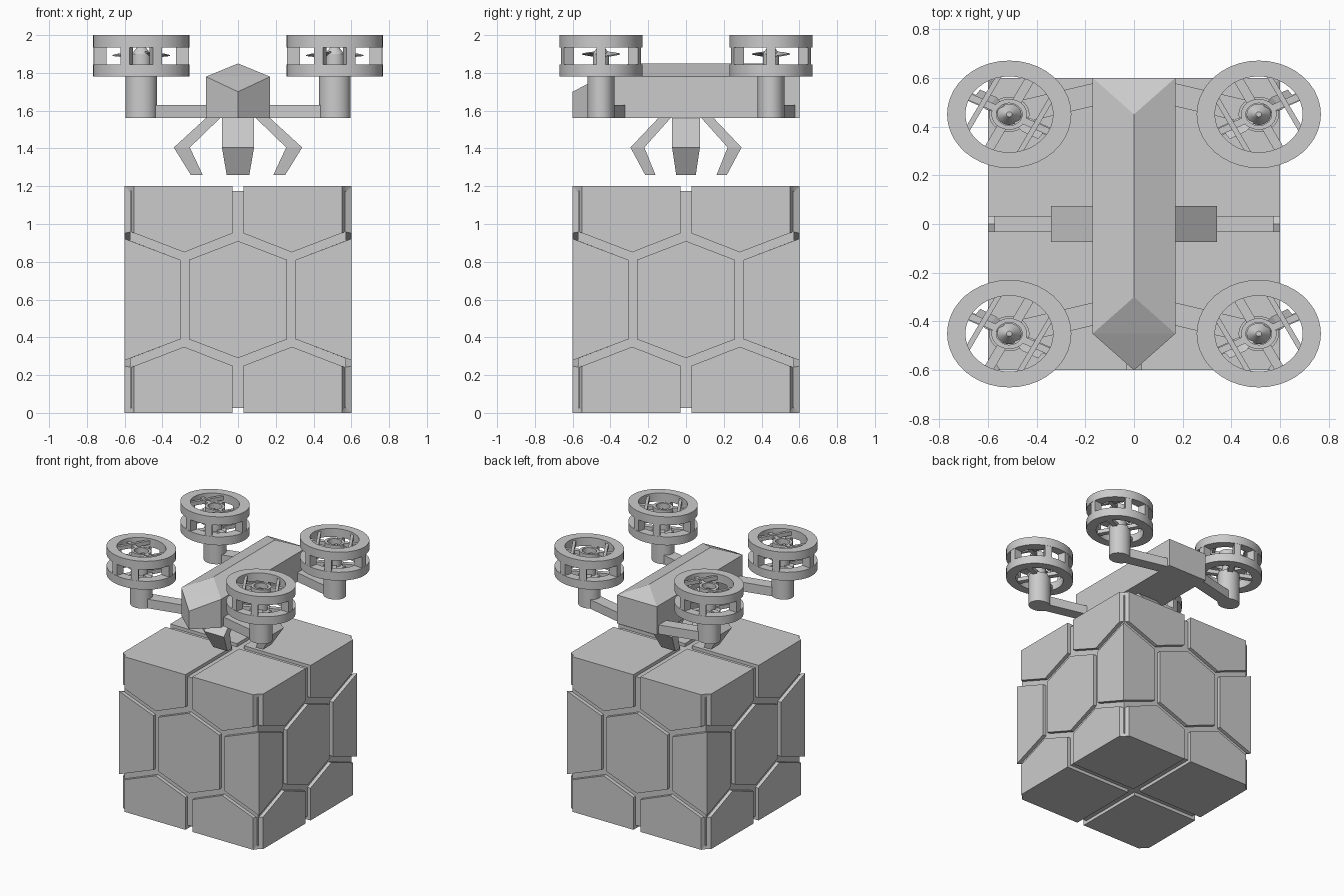
import bpy, bmesh
from math import sin, cos, pi, radians
from mathutils import Matrix, Vector

if "Cube" in bpy.data.objects:
    bpy.data.objects.remove(bpy.data.objects["Cube"])

SQUASH = 0.865  # the drone's round parts and claw are narrower along y


def loft(bm, rings, M=Matrix()):
    """Closed solid through matching rings of points."""
    vs = [[bm.verts.new(M @ Vector(p)) for p in r] for r in rings]
    n = len(vs[0])
    for a, b in zip(vs, vs[1:]):
        for i in range(n):
            j = (i + 1) % n
            bm.faces.new((a[i], a[j], b[j], b[i]))
    bm.faces.new(vs[0][::-1])
    bm.faces.new(vs[-1])


def tube(bm, r0, r1, z0, z1, M, n=40):
    """Hollow ring with a rectangular section."""
    rows = []
    for i in range(n):
        c, s = cos(2 * pi * i / n), sin(2 * pi * i / n)
        rows.append([bm.verts.new(M @ Vector((r * c, r * s, z)))
                     for r, z in ((r0, z0), (r1, z0), (r1, z1), (r0, z1))])
    for i in range(n):
        a, b = rows[i], rows[(i + 1) % n]
        for k in range(4):
            m = (k + 1) % 4
            bm.faces.new((a[k], a[m], b[m], b[k]))


def circle(r, z, n=32):
    return [(r * cos(2 * pi * i / n), r * sin(2 * pi * i / n), z) for i in range(n)]


def bar(bm, a, b, w, z0, z1, M=Matrix()):
    """Straight bar between two plan points."""
    a, b = Vector(a), Vector(b)
    d = (b - a).normalized()
    o = Vector((-d.y, d.x)) * w
    pts = [a + o, b + o, b - o, a - o]
    loft(bm, [[(p.x, p.y, z) for p in pts] for z in (z0, z1)], M)


def finish(bm, name, smooth=False):
    bmesh.ops.recalc_face_normals(bm, faces=bm.faces)
    me = bpy.data.meshes.new(name)
    bm.to_mesh(me)
    bm.free()
    ob = bpy.data.objects.new(name, me)
    bpy.context.collection.objects.link(ob)
    if smooth:
        bpy.ops.object.select_all(action='DESELECT')
        ob.select_set(True)
        bpy.context.view_layer.objects.active = ob
        bpy.ops.object.shade_smooth_by_angle(angle=radians(30))
    return ob


flip_z = Matrix.Translation((0, 0, 1.2)) @ Matrix.Diagonal((1, 1, -1, 1))
flip_x = Matrix.Diagonal((-1, 1, 1, 1))

# Crate core, visible at the bottom of the grooves
bm = bmesh.new()
C = 0.572
loft(bm, [[(-C, -C, z), (C, -C, z), (C, C, z), (-C, C, z)] for z in (0.025, 1.175)])
finish(bm, "crate_core")

# Crate wall panels: hexagons, corner panels and upper / lower panels
bm = bmesh.new()


def slab(front, back, M):
    loft(bm, [[(x, -0.6, z) for x, z in front], [(x, -0.57, z) for x, z in back]], M)


hexa = [(0, .91), (.26, .81), (.26, .39), (0, .29), (-.26, .39), (-.26, .81)]
side = [(.305, .81), (.6, .922), (.6, .278), (.305, .39)]
side_in = [(.305, .81), (.57, .911), (.57, .289), (.305, .39)]
upper = [(.03, 1.2), (.03, .95), (.285, .85), (.55, .952)]
upper_in = [(.03, 1.17), (.03, .95), (.285, .85), (.565, .958)]
upper.append((.55, 1.2))
upper_in.append((.565, 1.17))
for q in range(4):
    R = Matrix.Rotation(q * pi / 2, 4, 'Z')
    slab(hexa, hexa, R)
    for F in (Matrix(), flip_x):
        slab(side, side_in, R @ F)
        slab(upper, upper_in, R @ F)
        slab(upper, upper_in, R @ F @ flip_z)
finish(bm, "crate_wall_panels")

# Crate lid and base panels, four quarters each with notched corners
bm = bmesh.new()
outer = [(.03, .03), (.6, .03), (.6, .55), (.57, .57), (.55, .6), (.03, .6)]
inner = [(.03, .03), (.57, .03), (.57, .565), (.57, .57), (.565, .57), (.03, .57)]
for q in range(4):
    R = Matrix.Rotation(q * pi / 2, 4, 'Z')
    for F in (Matrix(), flip_z):
        loft(bm, [[(x, y, 1.2) for x, y in outer], [(x, y, 1.17) for x, y in inner]], R @ F)
finish(bm, "crate_lid_and_base_panels")

# Drone body: hull with a pointed nose and a hipped roof
bm = bmesh.new()
W, E = 0.17, 1.78
plan = [(-W, .6), (-W, -.45), (0, -.6), (W, -.45), (W, .6)]
lo = [bm.verts.new((x, y, 1.56)) for x, y in plan]
hi = [bm.verts.new((x, y, 1.70 if x == 0 else E)) for x, y in plan]
r0, r1 = bm.verts.new((0, -.3, 1.85)), bm.verts.new((0, .45, 1.85))
bm.faces.new(lo)
for i in range(5):
    j = (i + 1) % 5
    bm.faces.new((lo[i], lo[j], hi[j], hi[i]))
for f in ((hi[1], hi[2], hi[3]), (hi[1], hi[3], r0), (hi[0], hi[1], r0, r1),
          (hi[3], hi[4], r1, r0), (hi[4], hi[0], r1)):
    bm.faces.new(f)
finish(bm, "drone_body")

# Claw: four bent fingers under the body
bm = bmesh.new()
for q in range(4):
    M = Matrix.Diagonal((1, SQUASH, 1, 1)) @ Matrix.Rotation(q * pi / 2, 4, 'Z')
    path = [(.09, .165, 1.565, .085), (.255, .34, 1.405, .085), (.187, .25, 1.26, .06)]
    loft(bm, [[(a, -w, z), (b, -w, z), (b, w, z), (a, w, z)] for a, b, z, w in path], M)
finish(bm, "claw_fingers")

# Arms, motors and shrouded rotors
for sx, xn in ((-1, "left"), (1, "right")):
    for y, yn in ((-.45, "front"), (.45, "rear")):
        tag = yn + "_" + xn
        S = Matrix.Diagonal((sx, 1, 1, 1))
        M = Matrix.Translation((sx * .512, y, 0)) @ Matrix.Diagonal((sx, SQUASH, 1, 1))

        bm = bmesh.new()
        bar(bm, (.14, y + .087), (.51, y), .046, 1.56, 1.63, S)
        finish(bm, tag + "_arm")

        bm = bmesh.new()
        loft(bm, [circle(.083, 1.56), circle(.083, 1.80)], M)
        loft(bm, [circle(.05, 1.80), circle(.05, 1.90), circle(.012, 1.95)], M)
        finish(bm, tag + "_motor", True)

        # Shroud: two rings joined by posts
        bm = bmesh.new()
        tube(bm, .18, .255, 1.78, 1.845, M)
        tube(bm, .18, .255, 1.935, 2.0, M)
        for deg in (0, 70, 110, 180, 250, 290):
            arc = [radians(deg - 6 + 4 * k) for k in range(4)]
            pts = [(.253 * cos(a), .253 * sin(a)) for a in arc]
            pts += [(.185 * cos(a), .185 * sin(a)) for a in arc[::-1]]
            loft(bm, [[(px, py, z) for px, py in pts] for z in (1.84, 1.94)], M)
        finish(bm, tag + "_shroud", True)

        # Guard: hub ring, two chord bars, crossing spokes and lower supports
        bm = bmesh.new()
        tube(bm, .053, .073, 1.935, 1.975, M, 32)
        G = M @ Matrix.Rotation(radians(-63), 4, 'Z')
        for s in (-1, 1):
            bar(bm, (-.145, s * .12), (.145, s * .12), .011, 1.955, 1.985, G)
            bar(bm, (0, s * .065), (0, s * .19), .016, 1.945, 1.975, G)
            bar(bm, (s * .06, 0), (s * .19, 0), .02, 1.785, 1.815, G)
            bar(bm, (0, s * .06), (0, s * .19), .02, 1.785, 1.815, G)
        finish(bm, tag + "_guard")

        # Propeller: two thin twisted blades
        bm = bmesh.new()
        for a in (35, 215):
            B = M @ Matrix.Rotation(radians(a), 4, 'Z')
            rings = []
            for x, w, t in ((.04, .022, .014), (.09, .036, .010), (.165, .028, .004)):
                rings.append([(x, -w, 1.893 - t), (x, w, 1.893 + t),
                              (x, w, 1.899 + t), (x, -w, 1.899 - t)])
            loft(bm, rings, B)
        finish(bm, tag + "_propeller")
